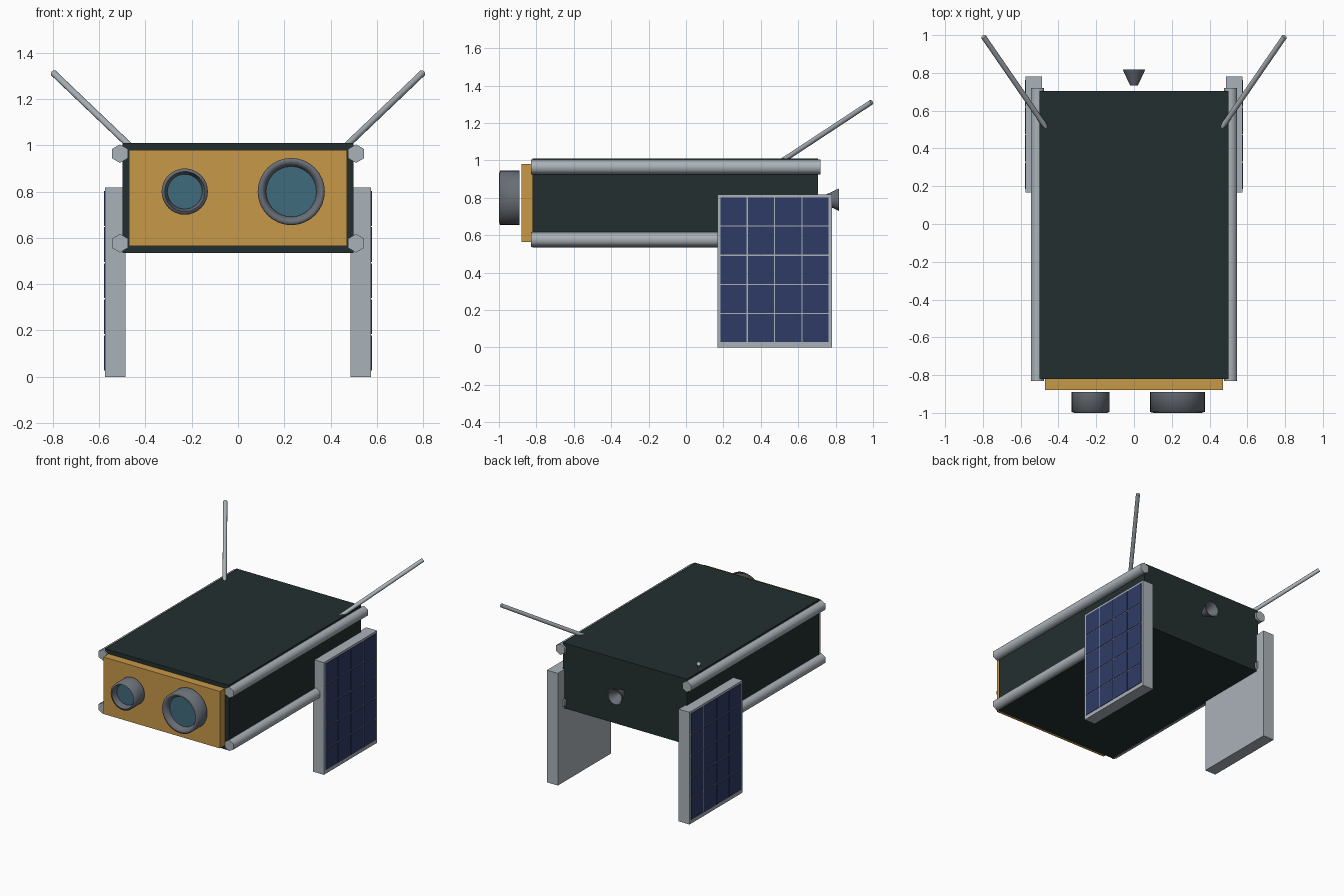
import bpy, bmesh
from math import pi, radians
from mathutils import Vector, Matrix

cube = bpy.data.objects.get("Cube")
if cube:
    bpy.data.objects.remove(cube, do_unlink=True)


def material(name, rgb):
    # 8-bit display colour to linear
    lin = [((c / 255 + 0.055) / 1.055) ** 2.4 for c in rgb]
    m = bpy.data.materials.new(name)
    m.use_nodes = True
    m.diffuse_color = (*lin, 1)
    m.node_tree.nodes["Principled BSDF"].inputs["Base Color"].default_value = (*lin, 1)
    return m


DARK = material("dark green hull", (35, 47, 47))
GOLD = material("gold foil", (198, 152, 72))
SILVER = material("silver metal", (170, 178, 184))
GUNMETAL = material("gunmetal", (104, 110, 118))
GLASS = material("teal glass", (64, 107, 125))
CELL = material("solar blue", (47, 59, 102))


def finish(name, bm, mat, smooth=None):
    bmesh.ops.recalc_face_normals(bm, faces=bm.faces)
    mesh = bpy.data.meshes.new(name)
    bm.to_mesh(mesh)
    bm.free()
    mesh.materials.append(mat)
    obj = bpy.data.objects.new(name, mesh)
    bpy.context.collection.objects.link(obj)
    if smooth:
        bpy.ops.object.select_all(action="DESELECT")
        obj.select_set(True)
        bpy.context.view_layer.objects.active = obj
        bpy.ops.object.shade_smooth_by_angle(angle=radians(smooth))
    return obj


def add_box(bm, lo, hi):
    lo, hi = Vector(lo), Vector(hi)
    fit = Matrix.Translation((lo + hi) / 2) @ Matrix.Diagonal((*(hi - lo), 1))
    bmesh.ops.create_cube(bm, size=1, matrix=fit)


def box(name, lo, hi, mat):
    bm = bmesh.new()
    add_box(bm, lo, hi)
    return finish(name, bm, mat)


def rod(name, start, end, radius, sides, mat, smooth, spin=0):
    start, end = Vector(start), Vector(end)
    axis = end - start
    turn = axis.to_track_quat("Z", "Y").to_matrix().to_4x4()
    place = Matrix.Translation((start + end) / 2) @ turn @ Matrix.Rotation(spin, 4, "Z")
    bm = bmesh.new()
    bmesh.ops.create_cone(bm, cap_ends=True, segments=sides, radius1=radius,
                          radius2=radius, depth=axis.length, matrix=place)
    return finish(name, bm, mat, smooth)


def lathe(name, profile, x, z, mat, smooth):
    # spin (radius, y) points around an axis parallel to y
    bm = bmesh.new()
    verts = [bm.verts.new((x + r, y, z)) for r, y in profile]
    edges = [bm.edges.new(pair) for pair in zip(verts, verts[1:])]
    bmesh.ops.spin(bm, geom=verts + edges, cent=(x, 0, z), axis=(0, 1, 0),
                   angle=2 * pi, steps=32)
    bmesh.ops.remove_doubles(bm, verts=bm.verts, dist=0.0005)
    return finish(name, bm, mat, smooth)


# Hull and front plate
box("hull", (-0.5, -0.82, 0.535), (0.5, 0.705, 1.01), DARK)
box("front_plate", (-0.47, -0.88, 0.565), (0.47, -0.82, 0.98), GOLD)

# Two lenses with hollow rims and recessed glass
for label, x, radius in (("small", -0.23, 0.1), ("large", 0.23, 0.145)):
    inner = radius * 0.75
    lathe(label + "_lens_rim",
          [(0, -0.89), (radius, -0.89), (radius, -0.995), (radius * 0.87, -1),
           (inner, -0.965), (inner, -0.94), (0, -0.94)], x, 0.8, GUNMETAL, 80)
    rod(label + "_lens_glass", (x, -0.94, 0.8), (x, -0.958, 0.8), inner, 32, GLASS, 30)

# Rear nozzle, an open flared bell
lathe("rear_nozzle",
      [(0, 0.732), (0.02, 0.732), (0.06, 0.818), (0.053, 0.818), (0.015, 0.745), (0, 0.745)],
      0, 0.79, GUNMETAL, 40)

for side, s in (("left", 1), ("right", -1)):
    # Hexagonal corner rails
    for level, z in (("upper", 0.964), ("lower", 0.577)):
        rod(f"{side}_{level}_rail", (s * 0.51, -0.83, z), (s * 0.51, 0.72, z),
            0.04, 6, SILVER, 65)

    # Slanted antenna
    rod(side + "_antenna", (s * 0.465, 0.51, 0.995), (s * 0.797, 0.992, 1.312),
        0.014, 12, SILVER, 40)

    # Solar panel with a grid of thin cells on the outer face
    box(side + "_solar_panel", (s * 0.487, 0.168, 0), (s * 0.575, 0.78, 0.818), SILVER)
    bm = bmesh.new()
    cols, rows, gap = 4, 5, 0.003
    w, h = 0.585 / cols, 0.78 / rows
    for i in range(cols):
        for j in range(rows):
            y, z = 0.181 + i * w, 0.025 + j * h
            add_box(bm, (s * 0.574, y + gap, z + gap), (s * 0.578, y + w - gap, z + h - gap))
    finish(side + "_solar_cells", bm, CELL)
